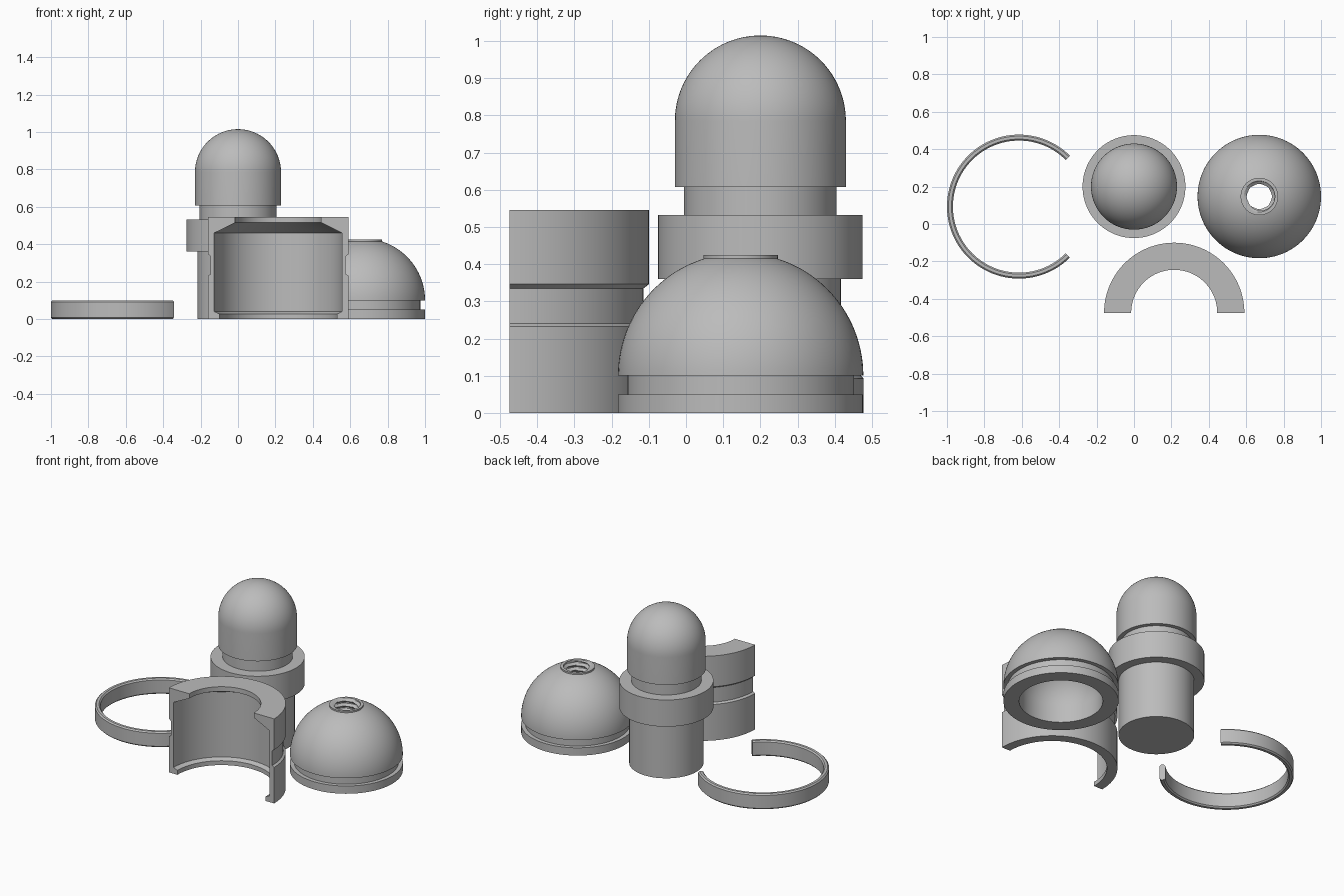
import bpy, bmesh, math

if "Cube" in bpy.data.objects:
    bpy.data.objects.remove(bpy.data.objects["Cube"])

grey = bpy.data.materials.new("plain_grey")
grey.diffuse_color = (0.5, 0.5, 0.5, 1)
grey.use_nodes = True
grey.node_tree.nodes["Principled BSDF"].inputs["Base Color"].default_value = grey.diffuse_color


def arc(radius, z0, a0, a1, n):
    """Profile points on a circle centred on the axis at height z0."""
    return [(radius * math.cos(math.radians(a0 + (a1 - a0) * i / n)),
             z0 + radius * math.sin(math.radians(a0 + (a1 - a0) * i / n)))
            for i in range(n + 1)]


def lathe(name, profile, centre, start=0, sweep=360, steps=96, closed=True):
    """Revolve a profile, given as (r, z) points or as a function of the angle."""
    bm = bmesh.new()
    full = sweep == 360
    rings = []
    for s in range(steps if full else steps + 1):
        a = math.radians(start + sweep * s / steps)
        pts = profile(a) if callable(profile) else profile
        rings.append([bm.verts.new((r * math.cos(a), r * math.sin(a), z)) for r, z in pts])
    n = len(rings[0])
    for s in range(steps):
        p, q = rings[s], rings[(s + 1) % len(rings)]
        for i in range(n if closed else n - 1):
            j = (i + 1) % n
            bm.faces.new((p[i], q[i], q[j], p[j]))
    if not full:
        bm.faces.new(rings[0])
        bm.faces.new(rings[-1][::-1])
    bmesh.ops.remove_doubles(bm, verts=bm.verts, dist=1e-5)
    bmesh.ops.recalc_face_normals(bm, faces=bm.faces)
    mesh = bpy.data.meshes.new(name)
    bm.to_mesh(mesh)
    bm.free()
    mesh.materials.append(grey)
    obj = bpy.data.objects.new(name, mesh)
    obj.location = (*centre, 0)
    bpy.context.collection.objects.link(obj)
    bpy.ops.object.select_all(action='DESELECT')
    obj.select_set(True)
    bpy.context.view_layer.objects.active = obj
    bpy.ops.object.shade_smooth_by_angle(angle=math.radians(25))
    return obj


# Solid domed plunger with a collar and a neck
lathe("plunger",
      [(0, 0), (0.217, 0), (0.217, 0.36), (0.275, 0.36), (0.275, 0.532),
       (0.205, 0.532), (0.205, 0.608), (0.23, 0.608)] + arc(0.23, 0.785, 0, 90, 24),
      (0, 0.2), closed=False)

# Open snap ring with softened edges
c = 0.008
lathe("snap_ring",
      [(0.353, c), (0.353 + c, 0), (0.385 - c, 0), (0.385, c),
       (0.385, 0.1 - c), (0.385 - c, 0.1), (0.353 + c, 0.1), (0.353, 0.1 - c)],
      (-0.615, 0.093), start=45, sweep=270)

# Half sleeve with inner shoulder, bottom lip and outer groove
lathe("half_sleeve",
      [(0.315, 0), (0.375, 0), (0.375, 0.232), (0.361, 0.24), (0.361, 0.335),
       (0.375, 0.346), (0.375, 0.545), (0.23, 0.545), (0.23, 0.515),
       (0.342, 0.46), (0.342, 0.04), (0.315, 0.028)],
      (0.215, -0.475), start=0, sweep=180, steps=64)


# Hollow dome cap with a side groove and a threaded hole on top
def cap_profile(a):
    outside = [(0.24, 0), (0.33, 0), (0.33, 0.05), (0.305, 0.05), (0.305, 0.1)]
    outside += arc(0.33, 0.1, 0, 72.4, 24) + [(0.1, 0.425), (0.083, 0.425)]
    thread = []
    for i in range(1, 24):
        z = 0.422 - 0.096 * i / 24
        phase = (z / 0.032 - a / math.tau) % 1
        thread.append((0.065 + 0.018 * min(1, 2.6 * abs(phase - 0.5)), z))
    return outside + thread + arc(0.24, 0.1, 70, 0, 20)


lathe("dome_cap", cap_profile, (0.67, 0.147))
